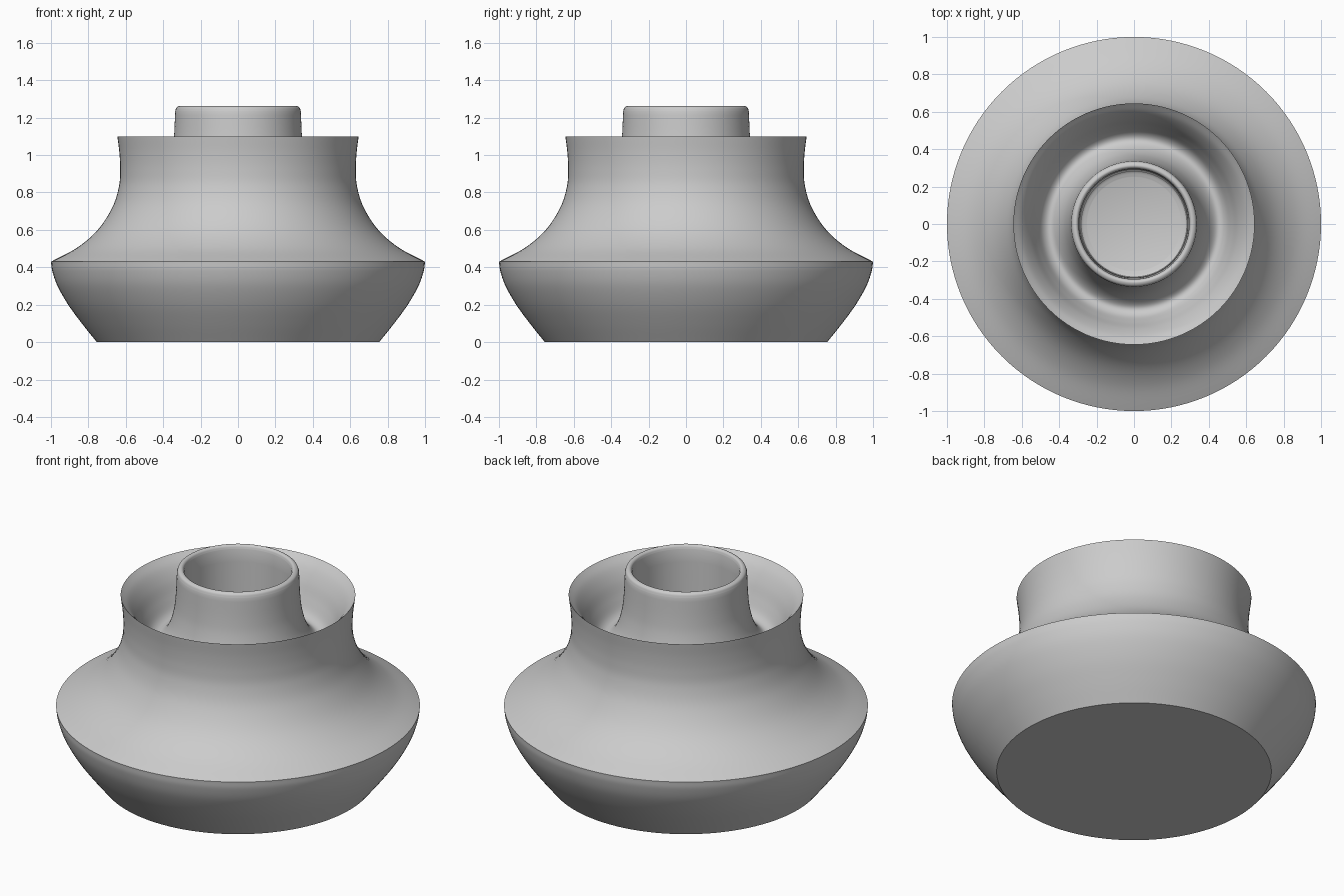
import bpy
import bmesh
import math
from mathutils import Vector

cube = bpy.data.objects.get("Cube")
if cube:
    bpy.data.objects.remove(cube, do_unlink=True)

# Single neutral clay colour
COLOUR = (0.6, 0.6, 0.6, 1.0)
clay = bpy.data.materials.new("grey clay")
clay.use_nodes = True
clay.diffuse_color = COLOUR
clay.node_tree.nodes["Principled BSDF"].inputs["Base Color"].default_value = COLOUR


def smooth_path(points, steps=6):
    """Pass a Catmull-Rom curve through (radius, height) points."""
    pts = [Vector(p) for p in points]
    pts = [2 * pts[0] - pts[1]] + pts + [2 * pts[-1] - pts[-2]]
    path = []
    for a, b, c, d in zip(pts, pts[1:], pts[2:], pts[3:]):
        for i in range(steps):
            t = i / steps
            path.append(0.5 * (2 * b + (c - a) * t + (2 * a - 5 * b + 4 * c - d) * t**2
                               + (3 * b - a - 3 * c + d) * t**3))
    return path + [pts[-2]]


def lathe(name, sections, segments=128):
    """Spin joined smooth sections round z; section ends stay sharp."""
    profile = []
    for section in sections:
        path = smooth_path(section) if len(section) > 2 else [Vector(p) for p in section]
        profile += path if not profile else path[1:]
    bm = bmesh.new()
    verts = [bm.verts.new((p.x, 0, p.y)) for p in profile]
    edges = [bm.edges.new(pair) for pair in zip(verts, verts[1:])]
    bmesh.ops.spin(bm, geom=verts + edges, cent=(0, 0, 0), axis=(0, 0, 1),
                   angle=2 * math.pi, steps=segments, use_duplicate=False)
    bmesh.ops.remove_doubles(bm, verts=bm.verts, dist=0.0005)
    bmesh.ops.recalc_face_normals(bm, faces=bm.faces)
    mesh = bpy.data.meshes.new(name)
    bm.to_mesh(mesh)
    bm.free()
    mesh.materials.append(clay)
    obj = bpy.data.objects.new(name, mesh)
    bpy.context.collection.objects.link(obj)
    bpy.ops.object.select_all(action="DESELECT")
    obj.select_set(True)
    bpy.context.view_layer.objects.active = obj
    bpy.ops.object.shade_smooth_by_angle(angle=math.radians(30))
    return obj


base = [(0, 0), (0.755, 0)]
belly = [(0.755, 0), (0.835, 0.1), (0.908, 0.2), (0.965, 0.3), (0.993, 0.38), (1, 0.43)]
shoulder = [(1, 0.43), (0.86, 0.505), (0.75, 0.6), (0.672, 0.72),
            (0.637, 0.83), (0.63, 0.92), (0.634, 1.01), (0.645, 1.1)]
# Flared collar dips into a round trough and sweeps up into the neck
trough_and_neck = [(0.645, 1.1), (0.6, 1.055), (0.56, 0.99), (0.525, 0.91), (0.49, 0.845),
                   (0.45, 0.825), (0.41, 0.855), (0.375, 0.92), (0.352, 1.01),
                   (0.342, 1.1), (0.336, 1.235)]
lip = [(0.336, 1.235), (0.329, 1.254), (0.313, 1.262), (0.301, 1.256), (0.295, 1.24)]
bore = [(0.295, 1.24), (0.293, 0.8), (0.283, 0.765), (0.25, 0.75)]
floor = [(0.25, 0.75), (0, 0.75)]

lathe("vessel_body", [base, belly, shoulder, trough_and_neck, lip, bore, floor])
